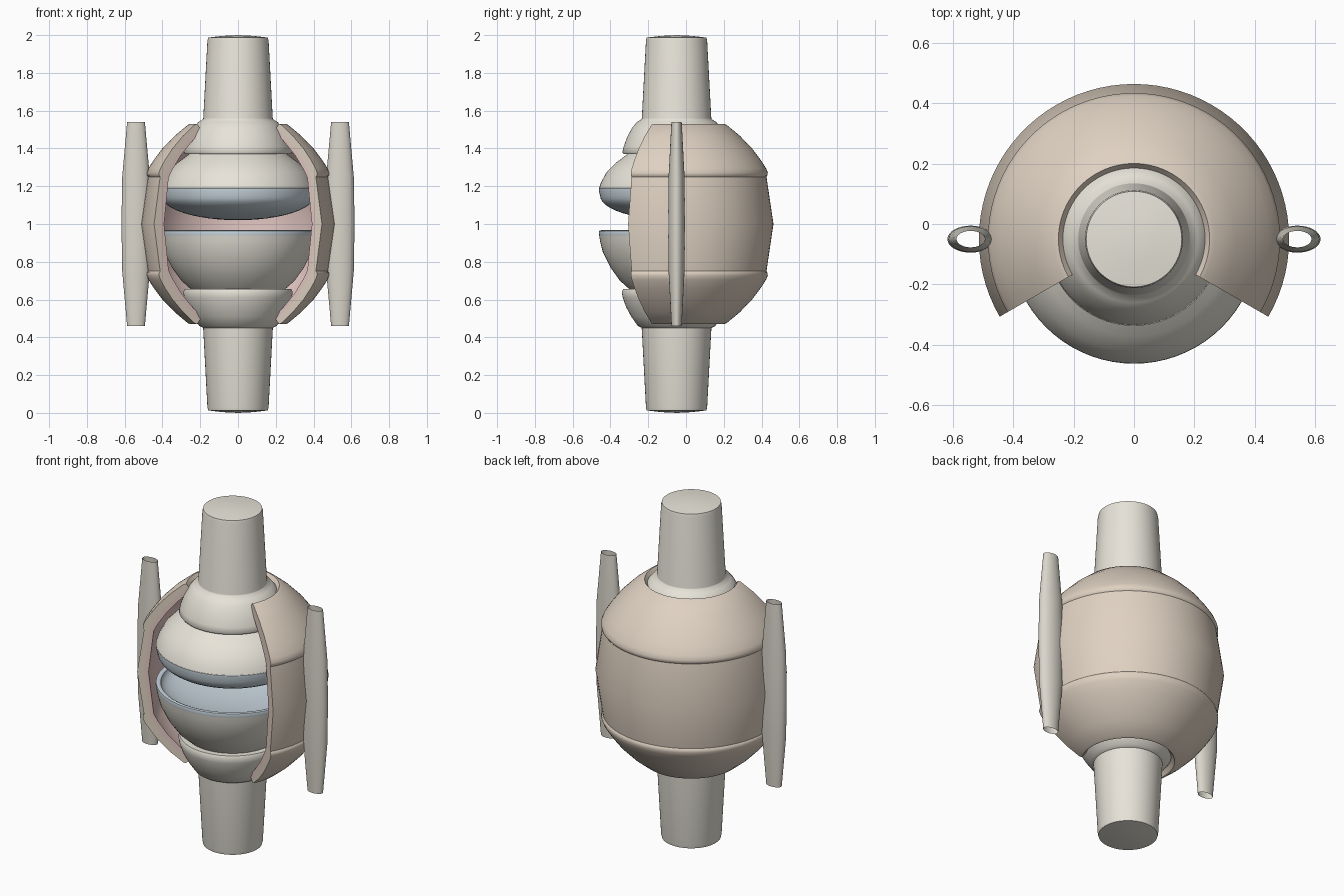
import bpy, bmesh
from math import cos, sin, radians, pi

cube = bpy.data.objects.get("Cube")
if cube:
    bpy.data.objects.remove(cube, do_unlink=True)

AXIS_Y = -0.05


def material(name, color):
    m = bpy.data.materials.new(name)
    m.use_nodes = True
    m.diffuse_color = (*color, 1)
    bsdf = next(n for n in m.node_tree.nodes if n.type == "BSDF_PRINCIPLED")
    bsdf.inputs["Base Color"].default_value = (*color, 1)
    bsdf.inputs["Roughness"].default_value = 0.6
    return m


BONE = material("bone", (0.80, 0.77, 0.69))
CARTILAGE = material("cartilage", (0.60, 0.69, 0.75))
CAPSULE = material("capsule", (0.74, 0.64, 0.54))
MEMBRANE = material("membrane", (0.78, 0.58, 0.55))
LIGAMENT = material("ligament", (0.70, 0.67, 0.60))


def lathe(name, profile, mat, start=0, sweep=360, steps=72, closed=False,
          center_x=0, squash=1, sharp=35):
    """Revolve (radius, z) points, listed bottom to top on the outside."""
    bm = bmesh.new()
    full = sweep == 360
    rings = []
    for i in range(steps if full else steps + 1):
        a = radians(start + sweep * i / steps)
        rings.append([bm.verts.new((center_x + r * cos(a), AXIS_Y + squash * r * sin(a), z))
                      for r, z in profile])
    n = len(profile)
    for i in range(steps):
        a, b = rings[i], rings[(i + 1) % len(rings)]
        for j in range(n if closed else n - 1):
            k = (j + 1) % n
            bm.faces.new((a[j], b[j], b[k], a[k]))
    if closed and not full:
        bm.faces.new(rings[0])
        bm.faces.new(rings[-1][::-1])
    bmesh.ops.remove_doubles(bm, verts=bm.verts, dist=1e-5)
    if closed:
        bmesh.ops.recalc_face_normals(bm, faces=bm.faces)
    mesh = bpy.data.meshes.new(name)
    bm.to_mesh(mesh)
    bm.free()
    mesh.materials.append(mat)
    mesh.shade_smooth()
    mesh.set_sharp_from_angle(angle=radians(sharp))
    obj = bpy.data.objects.new(name, mesh)
    bpy.context.collection.objects.link(obj)
    return obj


def flip(profile):
    """Reflect a profile about the middle height, z = 1."""
    return [(r, 2 - z) for r, z in reversed(profile)]


def bowl(rim_r, rim_z, depth, count=12):
    """Elliptic arc from the centre out to the rim."""
    return [(rim_r * sin(t), rim_z - depth * cos(t))
            for t in (pi / 2 * i / count for i in range(count + 1))]


# Bones: rounded head, flared neck and tapering shaft
upper_head = [(0.41, 1.19), (0.40, 1.22), (0.37, 1.275), (0.32, 1.325), (0.26, 1.37)]
upper_neck = [(0.28, 1.37), (0.287, 1.38), (0.28, 1.41), (0.262, 1.46), (0.235, 1.51),
              (0.21, 1.54), (0.185, 1.555)]
shaft = [(0.184, 1.56), (0.162, 1.97), (0.158, 1.987), (0.08, 1.996), (0, 2.0)]
lathe("upper_bone", upper_head + upper_neck + shaft, BONE, sharp=50)

lower_head = [(0.25, 0.655), (0.30, 0.70), (0.35, 0.77), (0.39, 0.85), (0.405, 0.91), (0.41, 0.94)]
lower_neck = [(0.185, 0.45), (0.205, 0.46), (0.24, 0.51), (0.267, 0.56), (0.285, 0.61),
              (0.29, 0.64), (0.283, 0.655)]
lathe("lower_bone", flip(shaft) + lower_neck + lower_head, BONE, sharp=50)

# Cartilage: a convex cap above a concave dish
lathe("upper_cartilage",
      bowl(0.405, 1.15, 0.13) + [(0.411, 1.175), (0.411, 1.188), (0.405, 1.193), (0, 1.193)],
      CARTILAGE, sharp=50)
lathe("lower_cartilage",
      [(0.37, 0.93), (0.408, 0.935), (0.412, 0.95), (0.41, 0.963), (0.40, 0.967)]
      + bowl(0.385, 0.96, 0.10)[::-1], CARTILAGE, sharp=50)

# Capsule and inner membrane: nested shells open at the front
outer = [(0.513, 1.0), (0.476, 1.25), (0.482, 1.258), (0.483, 1.272), (0.474, 1.295),
         (0.445, 1.34), (0.40, 1.40), (0.335, 1.467), (0.265, 1.525), (0.25, 1.53)]
middle = [(0.475, 1.0), (0.445, 1.25), (0.42, 1.30), (0.37, 1.375), (0.30, 1.45), (0.235, 1.51)]
inner = [(0.452, 1.0), (0.424, 1.245), (0.40, 1.29), (0.35, 1.362), (0.285, 1.433), (0.22, 1.495)]


def shell(name, outside, inside, mat):
    out = flip(outside)[:-1] + outside
    back = flip(inside)[:-1] + inside
    lathe(name, out + back[::-1], mat, start=-30, sweep=240, steps=56, closed=True)


shell("joint_capsule", outer, middle, CAPSULE)
shell("inner_membrane", middle, inner, MEMBRANE)

# Side ligaments: flattened open spindles
half_spindle = [(0.077, 1.0), (0.073, 1.25), (0.047, 1.54)]
spindle = flip(half_spindle)[:-1] + half_spindle
for side, x in (("left", 0.54), ("right", -0.54)):
    lathe(side + "_ligament", spindle, LIGAMENT, steps=32, center_x=x, squash=0.58)
